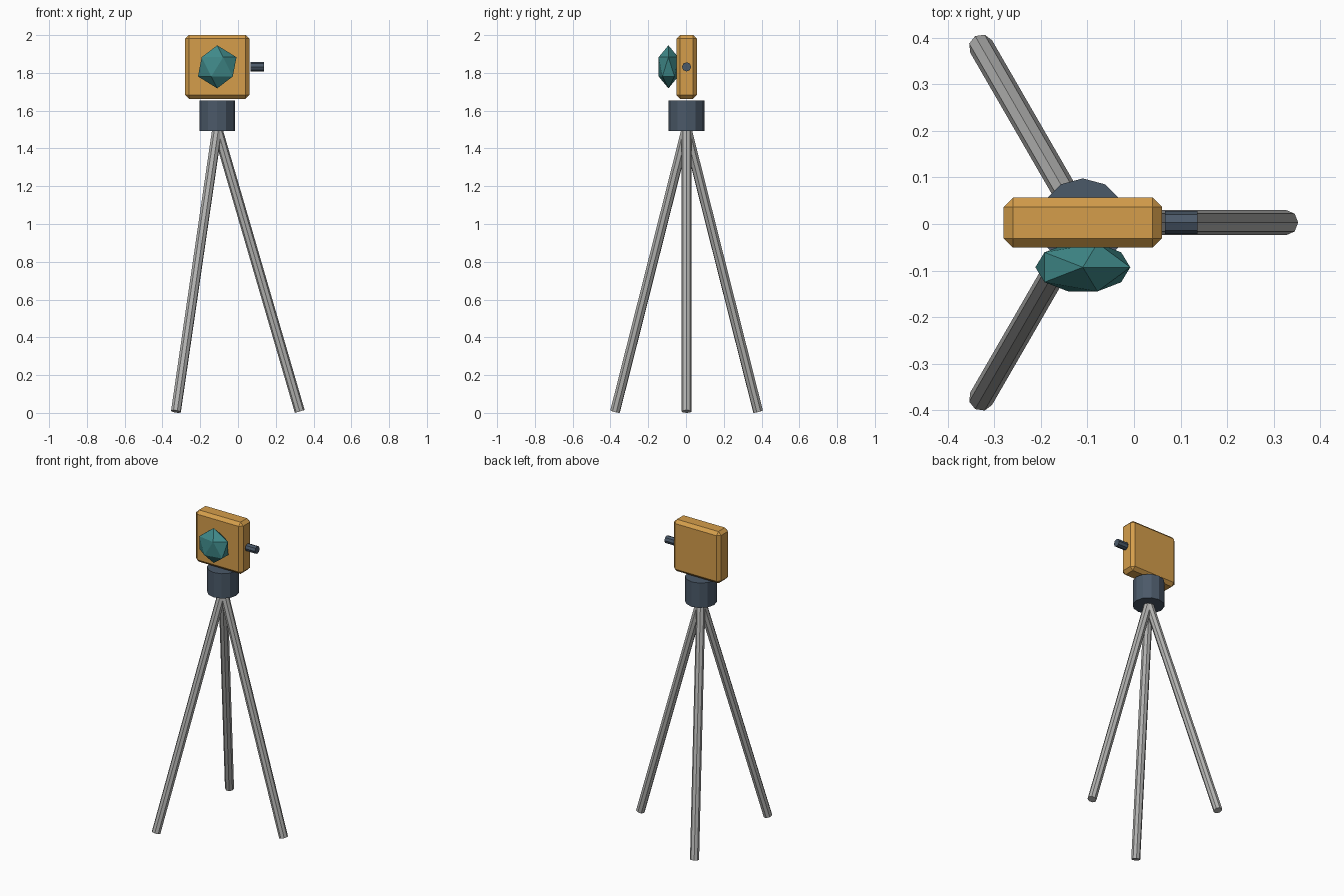
import bpy
from math import radians, atan2, hypot, cos, sin

cube = bpy.data.objects.get("Cube")
if cube:
    bpy.data.objects.remove(cube, do_unlink=True)


def material(name, rgb):
    mat = bpy.data.materials.new(name)
    mat.use_nodes = True
    mat.diffuse_color = (*rgb, 1)
    mat.node_tree.nodes["Principled BSDF"].inputs["Base Color"].default_value = (*rgb, 1)
    return mat


ORANGE = material("warm orange", (0.66, 0.34, 0.07))
TEAL = material("teal glass", (0.05, 0.25, 0.25))
STEEL = material("light grey metal", (0.45, 0.45, 0.44))
SLATE = material("dark slate", (0.07, 0.10, 0.14))

# Shared axis of the head, hub and legs
AX, AY = -0.11, 0.003
HEAD_Z = 1.832


def finish(name, mat):
    obj = bpy.context.object
    obj.name = obj.data.name = name
    obj.data.materials.append(mat)
    return obj


def cylinder(name, mat, sides, radius, length, location, rotation=(0, 0, 0)):
    bpy.ops.mesh.primitive_cylinder_add(vertices=sides, radius=radius, depth=length,
                                        location=location, rotation=rotation)
    return finish(name, mat)


# Three splayed legs, one pointing to the model's left
reach, foot_z, top_z = 0.437, 0.0075, 1.505
rise = top_z - foot_z
tilt = atan2(reach, rise)
for name, degrees in (("left_leg", 0), ("back_leg", 120), ("front_leg", 240)):
    turn = radians(degrees)
    middle = (AX + cos(turn) * reach / 2, AY + sin(turn) * reach / 2, (foot_z + top_z) / 2)
    cylinder(name, STEEL, 8, 0.027, hypot(reach, rise), middle, (0, -tilt, turn))

# Hub joining the legs
cylinder("hub", SLATE, 12, 0.095, 0.162, (AX, AY, 1.574))

# Chamfered head box
bpy.ops.mesh.primitive_cube_add(size=1, location=(AX, AY, HEAD_Z))
head = finish("head_box", ORANGE)
head.scale = (0.34, 0.108, 0.338)
bpy.ops.object.transform_apply(location=False, rotation=False, scale=True)
bevel = head.modifiers.new("chamfer", "BEVEL")
bevel.width = 0.02
bevel.segments = 1

# Faceted lens on the front
bpy.ops.mesh.primitive_ico_sphere_add(subdivisions=1, radius=1, location=(AX, -0.093, HEAD_Z))
lens = finish("lens", TEAL)
lens.scale = (0.114, 0.061, 0.114)

# Side knob
cylinder("side_knob", SLATE, 8, 0.0245, 0.07, (0.102, AY, HEAD_Z), (0, radians(90), 0))
